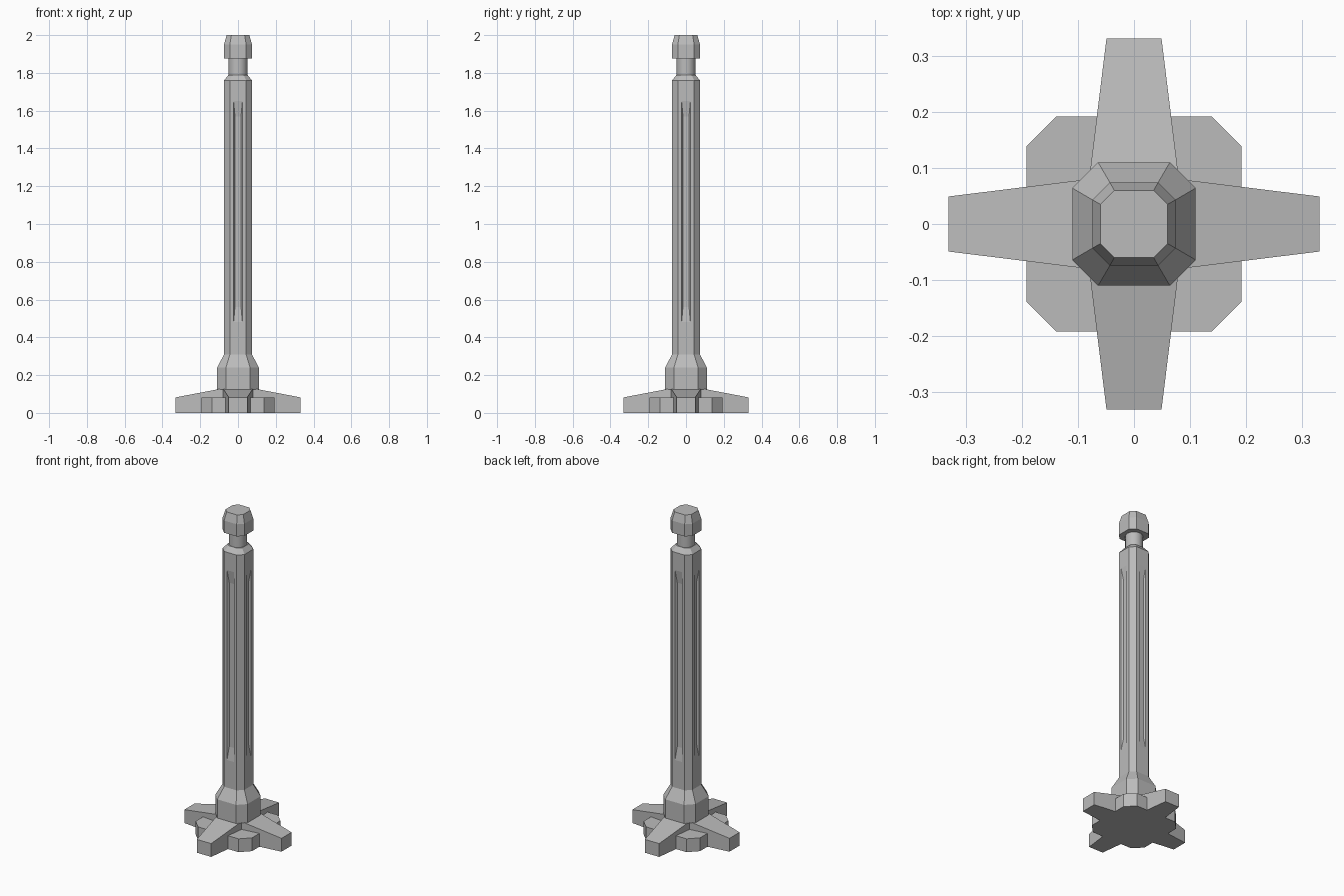
import bpy, bmesh, math
from mathutils import Matrix

cube = bpy.data.objects.get("Cube")
if cube:
    bpy.data.objects.remove(cube, do_unlink=True)

grey = bpy.data.materials.new("stone grey")
grey.use_nodes = True
grey.diffuse_color = (0.5, 0.5, 0.5, 1)
grey.node_tree.nodes["Principled BSDF"].inputs["Base Color"].default_value = (0.5, 0.5, 0.5, 1)


def finish(name, bm):
    bmesh.ops.recalc_face_normals(bm, faces=bm.faces)
    mesh = bpy.data.meshes.new(name)
    bm.to_mesh(mesh)
    bm.free()
    mesh.materials.append(grey)
    obj = bpy.data.objects.new(name, mesh)
    bpy.context.collection.objects.link(obj)
    return obj


def octagon(a, c):
    """Chamfered square with half width a and half flat side c."""
    return [(c, -a), (a, -c), (a, c), (c, a), (-c, a), (-a, c), (-a, -c), (-c, -a)]


def loft(levels):
    """Stack chamfered squares given as (half width, half flat, height)."""
    bm = bmesh.new()
    rings = [[bm.verts.new((x, y, z)) for x, y in octagon(a, c)] for a, c, z in levels]
    for low, high in zip(rings, rings[1:]):
        for i in range(8):
            j = (i + 1) % 8
            bm.faces.new((low[i], low[j], high[j], high[i]))
    bm.faces.new(rings[0][::-1])
    bm.faces.new(rings[-1])
    bm.normal_update()
    return bm


# Base plate, collar and cap
finish("base_plate", loft([(0.192, 0.138, 0), (0.192, 0.138, 0.082)]))
finish("collar", loft([(0.11, 0.064, 0.125), (0.11, 0.064, 0.24), (0.074, 0.043, 0.31)]))
finish("cap", loft([(0.074, 0.043, 1.875), (0.074, 0.043, 1.95), (0.06, 0.035, 2.0)]))

# Shaft with a shallow tapered flute on each main side
bm = loft([(0.074, 0.043, 0.3), (0.074, 0.043, 1.76), (0.05, 0.03, 1.79)])
sides = [f for f in bm.faces
         if abs(f.normal.z) < 0.01 and max(abs(f.normal.x), abs(f.normal.y)) > 0.99]
for face in sides:
    n = face.normal.copy()
    for half, low, high, depth in ((0.023, 0.48, 1.65, 0), (0.016, 0.56, 1.57, 0.012)):
        bmesh.ops.inset_individual(bm, faces=[face], thickness=0.005)
        for v in face.verts:
            side = math.copysign(half, v.co.x * -n.y + v.co.y * n.x)
            out = 0.074 - depth
            v.co = (n.x * out - n.y * side, n.y * out + n.x * side,
                    high if v.co.z > 1 else low)
finish("shaft", bm)

# Round neck under the cap
bm = bmesh.new()
bmesh.ops.create_cone(bm, cap_ends=True, segments=16, radius1=0.05, radius2=0.05,
                      depth=0.11, matrix=Matrix.Translation((0, 0, 1.83)))
neck = finish("neck", bm)
bpy.context.view_layer.objects.active = neck
neck.select_set(True)
bpy.ops.object.shade_smooth_by_angle(angle=math.radians(40))
neck.select_set(False)

# Four tapered feet, each reaching from the middle out to a blunt tip
for k, name in enumerate(("left", "back", "right", "front")):
    bm = bmesh.new()
    plan = [(0, 0, 0.13), (0.08, -0.08, 0.13), (0.331, -0.049, 0.082),
            (0.331, 0.049, 0.082), (0.08, 0.08, 0.13)]
    bottom = [bm.verts.new((x, y, 0)) for x, y, z in plan]
    top = [bm.verts.new(p) for p in plan]
    bm.faces.new(bottom[::-1])
    bm.faces.new((top[0], top[1], top[4]))
    bm.faces.new(top[1:])
    for i in range(5):
        j = (i + 1) % 5
        bm.faces.new((bottom[i], bottom[j], top[j], top[i]))
    bm.transform(Matrix.Rotation(k * math.pi / 2, 4, "Z"))
    finish(name + "_foot", bm)
